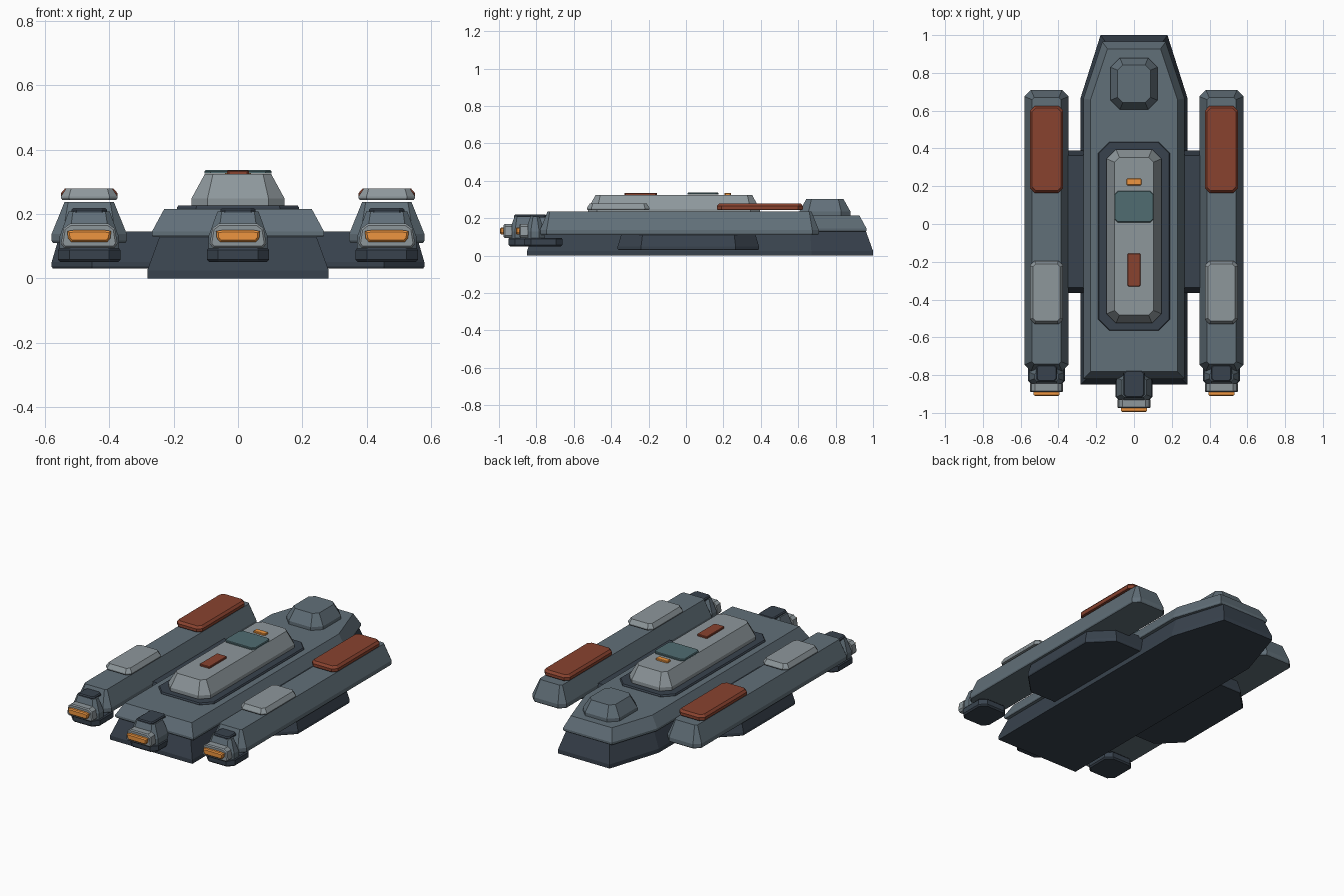
import bpy, bmesh
from mathutils import Vector

if "Cube" in bpy.data.objects:
    bpy.data.objects.remove(bpy.data.objects["Cube"])


def material(name, rgb):
    m = bpy.data.materials.new(name)
    m.diffuse_color = (*rgb, 1)
    m.use_nodes = True
    m.node_tree.nodes["Principled BSDF"].inputs["Base Color"].default_value = m.diffuse_color
    return m


HULL = material("hull_grey", (0.12, 0.16, 0.19))
DARK = material("dark_grey", (0.04, 0.055, 0.075))
LIGHT = material("light_grey", (0.27, 0.31, 0.33))
RED = material("rust_red", (0.25, 0.055, 0.028))
ORANGE = material("orange_glow", (0.85, 0.3, 0.05))
TEAL = material("teal_glass", (0.08, 0.15, 0.165))


def octagon(x0, x1, y0, y1, c):
    """Counter-clockwise rectangle with cut corners."""
    return [(x0 + c, y0), (x1 - c, y0), (x1, y0 + c), (x1, y1 - c),
            (x1 - c, y1), (x0 + c, y1), (x0, y1 - c), (x0, y0 + c)]


def inset(pts, d):
    """Move every edge of a convex outline inward by d."""
    out = []
    for i, p in enumerate(pts):
        a, b, c = Vector(pts[i - 1]), Vector(p), Vector(pts[(i + 1) % len(pts)])
        e1, e2 = (b - a).normalized(), (c - b).normalized()
        n1, n2 = Vector((-e1.y, e1.x)), Vector((-e2.y, e2.x))
        out.append(b + (n1 + n2) * d / (1 + n1.dot(n2)))
    return out


def loft(name, outline, levels, mat):
    """Stack inset copies of an outline at (z, inset) levels into a solid."""
    bm = bmesh.new()
    rings = [[bm.verts.new((p[0], p[1], z)) for p in inset(outline, d)] for z, d in levels]
    n = len(outline)
    for lo, hi in zip(rings, rings[1:]):
        for i in range(n):
            j = (i + 1) % n
            bm.faces.new((lo[i], lo[j], hi[j], hi[i]))
    bm.faces.new(rings[0][::-1])
    bm.faces.new(rings[-1])
    me = bpy.data.meshes.new(name)
    bm.to_mesh(me)
    bm.free()
    me.materials.append(mat)
    ob = bpy.data.objects.new(name, me)
    bpy.context.collection.objects.link(ob)
    return ob


def nose_outline(w, nose, back, shoulder, front):
    return [(-w, back), (w, back), (w, shoulder), (nose, front), (-nose, front), (-w, shoulder)]


def trapezoid_plate(name, x, y0, y1, z0, z1, zs, w0, w1, mat):
    """Plate facing front: narrow at the top, shoulder at zs."""
    prof = [(-w0 + .01, z0), (w0 - .01, z0), (w0, z0 + .012), (w1 + .01, zs),
            (w1 - .01, z1), (-w1 + .01, z1), (-w1 - .01, zs), (-w0, z0 + .012)]
    ob = loft(name, prof, [(-y1, 0), (-y0 - .006, 0), (-y0, .006)], mat)
    # Turn the profile so its stacking axis points to -y
    for v in ob.data.vertices:
        px, pz, d = v.co
        v.co = (x + px, -d, pz)
    return ob


# Central hull, lower and upper
loft("lower_hull", nose_outline(.282, .177, -.85, .67, 1.0),
     [(0, 0), (.025, 0), (.13, .038)], DARK)
loft("upper_hull", nose_outline(.268, .168, -.82, .665, .965),
     [(.128, .004), (.134, 0), (.145, 0), (.215, .038)], HULL)

# Nose blister, deck plate and superstructure
loft("nose_blister", octagon(-.125, .125, .605, .88, .05),
     [(.21, 0), (.235, 0), (.302, .038)], HULL)
loft("deck_plate", octagon(-.19, .19, -.565, .435, .06),
     [(.21, 0), (.22, 0), (.226, .004)], DARK)
loft("superstructure", octagon(-.145, .145, -.525, .395, .05),
     [(.22, .004), (.228, 0), (.248, 0), (.325, .042)], LIGHT)

# Details on the superstructure roof
loft("roof_window", octagon(-.104, .104, .008, .175, .018), [(.326, 0), (.333, 0), (.337, .004)], TEAL)
loft("roof_lamp", octagon(-.04, .04, .205, .24, .005), [(.323, 0), (.333, 0), (.336, .003)], ORANGE)
loft("roof_stripe", octagon(-.035, .035, -.33, -.155, .007), [(.323, 0), (.333, 0), (.336, .003)], RED)

# Wing slab below the side pods
loft("wing_slab", octagon(-.58, .58, -.365, .39, .125),
     [(.03, .004), (.036, 0), (.05, 0), (.145, .028)], DARK)


def engine(prefix, x, back, front, tail):
    loft(prefix + "_engine_housing", octagon(x - .097, x + .097, front, back, .035),
         [(.05, .008), (.058, 0), (.088, 0), (.095, .006)], DARK)
    loft(prefix + "_engine_body", octagon(x - .092, x + .092, front + .005, tail, .03),
         [(.09, 0), (.13, 0), (.208, .028)], HULL)
    loft(prefix + "_engine_cap", octagon(x - .055, x + .055, front + .03, tail + .01, .015),
         [(.205, 0), (.213, 0), (.219, .006)], DARK)
    trapezoid_plate(prefix + "_nozzle_ring", x, front - .025, front + .02, .095, .17, .155, .088, .07, LIGHT)
    trapezoid_plate(prefix + "_nozzle_glow", x, front - .045, front - .02, .113, .15, .147, .066, .058, ORANGE)


# Side pods with panels and engines
for side, s in (("left", -1), ("right", 1)):
    x = s * .463
    loft(side + "_pod", octagon(x - .117, x + .117, -.78, .71, .035),
         [(.11, .004), (.117, 0), (.138, 0), (.237, .04)], HULL)
    loft(side + "_front_panel", octagon(x - .088, x + .088, -.53, -.195, .025),
         [(.244, .004), (.25, 0), (.255, 0), (.279, .016)], LIGHT)
    loft(side + "_rear_panel", octagon(x - .088, x + .088, .165, .625, .025),
         [(.244, .004), (.25, 0), (.265, 0), (.279, .012)], RED)
    engine(side, x, -.66, -.865, -.755)
engine("centre", 0, -.66, -.95, -.785)
